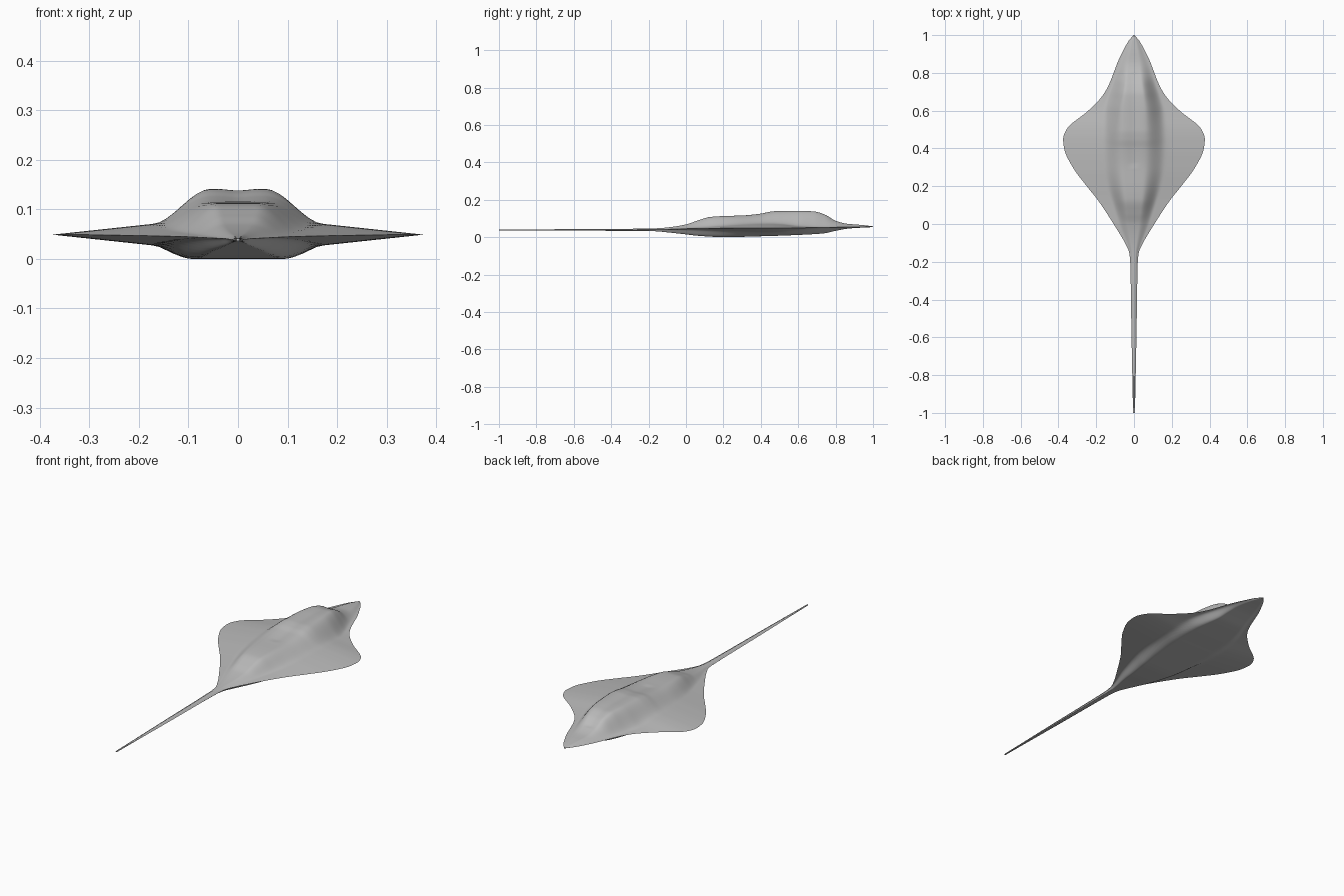
import bpy
import bmesh

if "Cube" in bpy.data.objects:
    bpy.data.objects.remove(bpy.data.objects["Cube"])

# Stations along the body: y, half width, top, bottom, rim height, hump half width
STATIONS = [
    (-1.00, .005, .041, .036, .0385, .004),
    (-0.60, .013, .043, .035, .039, .011),
    (-0.20, .020, .046, .033, .040, .018),
    (-0.15, .026, .048, .031, .041, .024),
    (-0.10, .048, .052, .026, .042, .040),
    (0.00, .108, .068, .015, .045, .080),
    (0.06, .146, .088, .008, .046, .100),
    (0.13, .194, .108, .003, .047, .122),
    (0.20, .250, .113, .000, .048, .142),
    (0.30, .324, .116, .002, .049, .160),
    (0.40, .370, .126, .005, .049, .168),
    (0.45, .375, .136, .006, .049, .170),
    (0.50, .358, .141, .008, .049, .168),
    (0.60, .242, .141, .012, .050, .162),
    (0.68, .166, .138, .016, .051, .140),
    (0.74, .132, .122, .021, .052, .118),
    (0.80, .108, .088, .034, .053, .098),
    (0.86, .085, .072, .045, .054, .076),
    (0.92, .056, .067, .050, .055, .050),
    (0.97, .028, .062, .052, .056, .025),
    (1.00, .002, .058, .055, .0565, .002),
]
ROWS_PER_SPAN = 7
HALF_COLS = 26


def slope(i, c):
    """Monotone tangent, so the outline never overshoots its stations."""
    if i == 0 or i == len(STATIONS) - 1:
        j = min(i, len(STATIONS) - 2)
        a, b = STATIONS[j], STATIONS[j + 1]
        return (b[c] - a[c]) / (b[0] - a[0])
    p, q, r = STATIONS[i - 1:i + 2]
    d0 = (q[c] - p[c]) / (q[0] - p[0])
    d1 = (r[c] - q[c]) / (r[0] - q[0])
    return 0 if d0 * d1 <= 0 else 2 * d0 * d1 / (d0 + d1)


def station(i, t):
    a, b = STATIONS[i], STATIONS[i + 1]
    h = b[0] - a[0]
    out = [a[0] + h * t]
    for c in range(1, 6):
        out.append((2*t**3 - 3*t*t + 1) * a[c] + (t**3 - 2*t*t + t) * h * slope(i, c)
                   + (3*t*t - 2*t**3) * b[c] + (t**3 - t*t) * h * slope(i + 1, c))
    return out


def blend(x, inner, outer):
    s = min(1, max(0, (outer - x) / max(outer - inner, 1e-6)))
    return s * s * (3 - 2 * s)


def section(s):
    """Closed ring: thin tapering fin plus a raised back and a flat belly."""
    y, w, top, bottom, rim, hump = s
    ring = []
    cols = range(-HALF_COLS, HALF_COLS + 1)
    for side, xs in ((1, cols), (-1, list(cols)[-2:0:-1])):
        for k in xs:
            t = abs(k) / HALF_COLS
            x = w * t
            peak = (top - rim) if side > 0 else (rim - bottom)
            fin = min(.107 * w, peak) * (1 - t)
            f = blend(x, hump * (.33 if side > 0 else .64), hump)
            z = fin + (peak - fin) * f
            if side > 0 and .3 < y < .8:      # shallow groove between the eyes
                z -= .003 * blend(x, 0, .04)
            ring.append((w * k / HALF_COLS, y, rim + side * z))
    return ring


rows = [station(i, k / ROWS_PER_SPAN)
        for i in range(len(STATIONS) - 1) for k in range(ROWS_PER_SPAN)]
rows.append(list(STATIONS[-1]))

# Body, fins and tail as one lofted skin
bm = bmesh.new()
rings = [[bm.verts.new(p) for p in section(s)] for s in rows]
n = len(rings[0])
for a, b in zip(rings, rings[1:]):
    for k in range(n):
        bm.faces.new((a[k], a[(k + 1) % n], b[(k + 1) % n], b[k]))
bm.faces.new(rings[0])
bm.faces.new(rings[-1])
bmesh.ops.recalc_face_normals(bm, faces=bm.faces)
mesh = bpy.data.meshes.new("ray_body")
bm.to_mesh(mesh)
bm.free()
body = bpy.data.objects.new("ray_body", mesh)
bpy.context.collection.objects.link(body)

skin = bpy.data.materials.new("grey_skin")
skin.diffuse_color = (.5, .5, .5, 1)
skin.use_nodes = True
skin.node_tree.nodes["Principled BSDF"].inputs["Base Color"].default_value = skin.diffuse_color
mesh.materials.append(skin)

bpy.context.view_layer.objects.active = body
body.select_set(True)
bpy.ops.object.shade_smooth_by_angle(angle=1.0)
